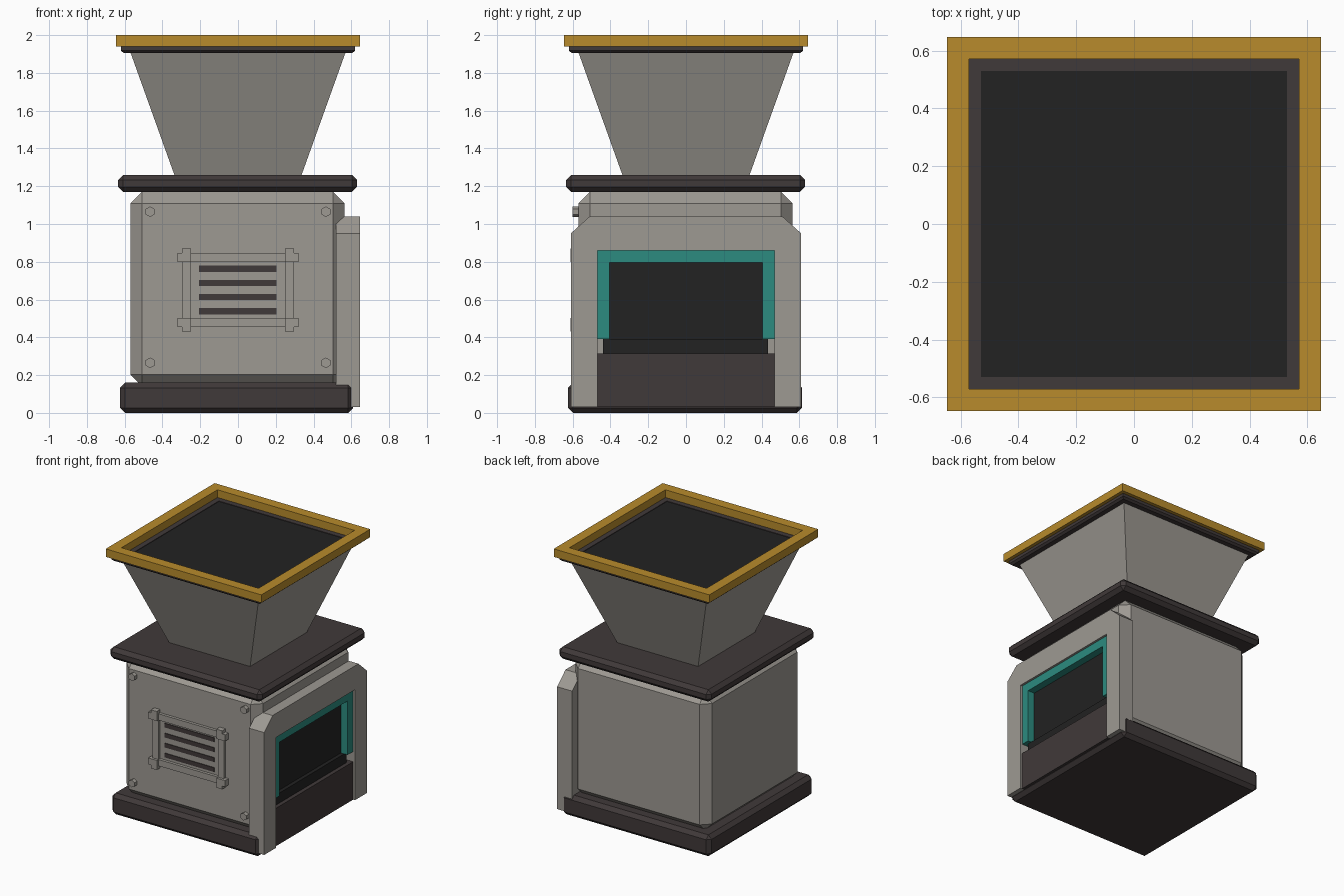
import bpy, bmesh
from math import pi
from mathutils import Matrix, Vector

if "Cube" in bpy.data.objects:
    bpy.data.objects.remove(bpy.data.objects["Cube"], do_unlink=True)


def material(name, r, g, b):
    m = bpy.data.materials.new(name)
    m.use_nodes = True
    m.diffuse_color = (r, g, b, 1)
    bsdf = next(n for n in m.node_tree.nodes if n.type == "BSDF_PRINCIPLED")
    bsdf.inputs["Base Color"].default_value = (r, g, b, 1)
    return m


GREY = material("warm grey metal", 0.34, 0.32, 0.29)
BROWN = material("dark brown metal", 0.051, 0.041, 0.041)
BLACK = material("black", 0.016, 0.016, 0.016)
GOLD = material("gold", 0.48, 0.26, 0.025)
TEAL = material("teal", 0.025, 0.26, 0.215)


def finish(bm, name, mat):
    bmesh.ops.recalc_face_normals(bm, faces=bm.faces[:])
    mesh = bpy.data.meshes.new(name)
    bm.to_mesh(mesh)
    bm.free()
    mesh.materials.append(mat)
    obj = bpy.data.objects.new(name, mesh)
    bpy.context.collection.objects.link(obj)
    return obj


def box(name, x, y, z, mat, bevel=0):
    """Box given by its (min, max) range on each axis, with chamfered edges."""
    bm = bmesh.new()
    bmesh.ops.create_cube(bm, size=1)
    for v in bm.verts:
        v.co = Vector([(a + b) / 2 + c * (b - a) for (a, b), c in zip((x, y, z), v.co)])
    if bevel:
        bmesh.ops.bevel(bm, geom=bm.edges[:], offset=bevel, segments=1, affect="EDGES")
    return finish(bm, name, mat)


def square_ring(name, profile, mat):
    """Sweep a closed (half width, z) profile around a square."""
    bm = bmesh.new()
    corners = [(1, 1), (-1, 1), (-1, -1), (1, -1)]
    loops = [[bm.verts.new((sx * r, sy * r, z)) for r, z in profile] for sx, sy in corners]
    n = len(profile)
    for i, a in enumerate(loops):
        b = loops[(i + 1) % 4]
        for j in range(n):
            k = (j + 1) % n
            bm.faces.new((a[j], a[k], b[k], b[j]))
    return finish(bm, name, mat)


def side_plate(name, outline, x0, x1, mat, top_bevel=0):
    """Extrude a (y, z) outline along x, optionally chamfering the inner top edge."""
    bm = bmesh.new()
    face = bm.faces.new([bm.verts.new((x0, y, z)) for y, z in outline])
    new = bmesh.ops.extrude_face_region(bm, geom=[face], use_keep_orig=True)["geom"]
    for v in new:
        if isinstance(v, bmesh.types.BMVert):
            v.co.x = x1
    bmesh.ops.recalc_face_normals(bm, faces=bm.faces[:])
    if top_bevel:
        top = max(z for y, z in outline)
        edges = [e for e in bm.edges
                 if all(v.co.z > top - 0.001 and abs(v.co.x - x0) < 0.001 for v in e.verts)]
        bmesh.ops.bevel(bm, geom=edges, offset=top_bevel, segments=1, affect="EDGES")
    return finish(bm, name, mat)


def mirrored(half):
    return half + [(-y, z) for y, z in reversed(half)]


# Base, main body and top slab
box("base", (-0.625, 0.61), (-0.625, 0.615), (0, 0.16), BROWN, 0.027)
box("body", (-0.57, 0.565), (-0.57, 0.565), (0.14, 1.17), GREY, 0.062)
box("top_slab", (-0.635, 0.63), (-0.635, 0.63), (1.17, 1.26), BROWN, 0.027)

# Hopper, collar, rim and dark filling
square_ring("hopper", [(0.335, 1.255), (0.57, 1.91), (0.5, 1.91), (0.3, 1.255)], GREY)
square_ring("collar", [(0.53, 1.905), (0.605, 1.905), (0.62, 1.918), (0.62, 1.942), (0.53, 1.942)], BROWN)
square_ring("rim", [(0.57, 1.94), (0.647, 1.94), (0.647, 2), (0.57, 2)], GOLD)
box("hopper_filling", (-0.535, 0.535), (-0.535, 0.535), (1.91, 1.938), BLACK)

# Doorway on the right side
side_plate("doorway_frame",
           mirrored([(-0.468, 0.03), (-0.61, 0.03), (-0.61, 0.95), (-0.51, 1.04)][::1])
           [:8] + [(0.468, 0.86), (-0.468, 0.86)], 0.52, 0.645, GREY, 0.035)
side_plate("doorway_lining",
           mirrored([(-0.405, 0.39), (-0.468, 0.39), (-0.468, 0.86)])
           + [(0.405, 0.795), (-0.405, 0.795)], 0.56, 0.628, TEAL)
box("doorway_opening", (0.56, 0.572), (-0.42, 0.42), (0.35, 0.81), BLACK)
box("doorway_sill", (0.55, 0.6), (-0.44, 0.435), (0.3, 0.39), BLACK)
box("doorway_lower_panel", (0.55, 0.63), (-0.468, 0.468), (0.03, 0.315), BROWN)

# Front vent: four bars, crossed corner blocks and dark slots
VX, VZ, MID = 0.272, 0.172, 0.65
FRONT = -0.57
for s, side in ((-1, "right"), (1, "left")):
    x = s * VX
    box("vent_upright_" + side, (x - 0.024, x + 0.024), (FRONT - 0.022, FRONT + 0.02),
        (MID - VZ, MID + VZ), GREY)
    for t, level in ((-1, "lower"), (1, "upper")):
        z = MID + t * VZ
        tag = level + "_" + side
        xs = sorted((x - s * 0.024, x + s * 0.048))
        zs = sorted((z - t * 0.024, z + t * 0.048))
        box("vent_corner_across_" + tag, xs, (FRONT - 0.04, FRONT + 0.02), (z - 0.024, z + 0.024), GREY)
        box("vent_corner_along_" + tag, (x - 0.024, x + 0.024), (FRONT - 0.041, FRONT + 0.02), zs, GREY)
        # Hexagonal bolt
        bm = bmesh.new()
        bmesh.ops.create_cone(bm, cap_ends=True, segments=6, radius1=0.028, radius2=0.028, depth=0.05,
                              matrix=Matrix.Translation((s * 0.465, FRONT - 0.005, 0.665 + t * 0.4))
                              @ Matrix.Rotation(pi / 2, 4, "X"))
        finish(bm, "bolt_" + tag, GREY)
for t, level in ((-1, "lower"), (1, "upper")):
    z = MID + t * VZ
    box("vent_crossbar_" + level, (-VX, VX), (FRONT - 0.022, FRONT + 0.02), (z - 0.024, z + 0.024), GREY)
for i in range(4):
    z = 0.538 + i * 0.075
    box("vent_slot_%d" % (i + 1), (-0.207, 0.205), (FRONT - 0.005, FRONT + 0.003), (z - 0.016, z + 0.016), BROWN)
